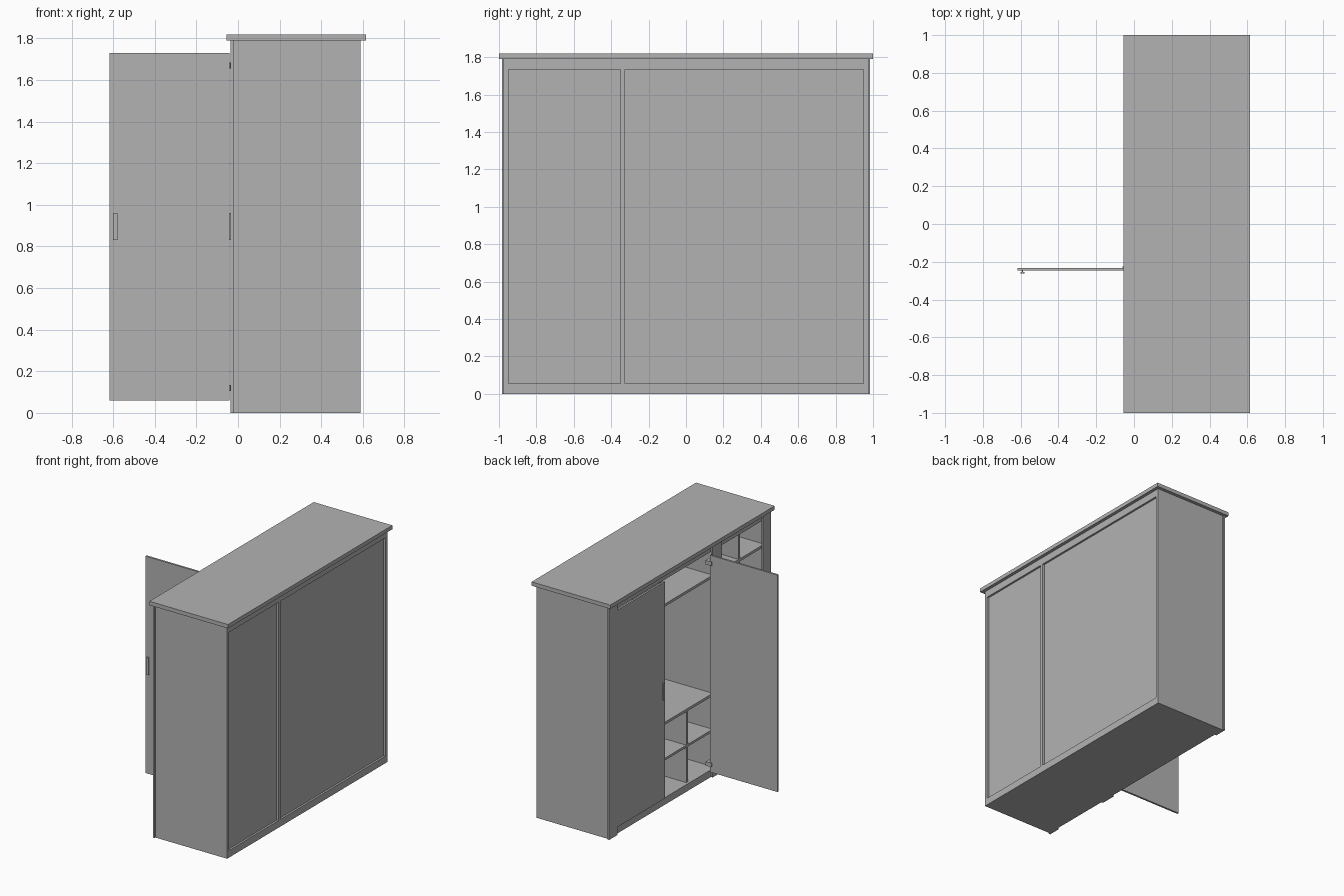
import bpy
import math

old = bpy.data.objects.get("Cube")
if old:
    bpy.data.objects.remove(old, do_unlink=True)

grey = bpy.data.materials.new("plain_grey")
grey.use_nodes = True
COL = (0.45, 0.45, 0.45, 1)
grey.diffuse_color = COL
grey.node_tree.nodes["Principled BSDF"].inputs["Base Color"].default_value = COL


def box(name, x, y, z):
    """Box from (min, max) ranges on each axis."""
    bpy.ops.mesh.primitive_cube_add(size=1)
    ob = bpy.context.object
    ob.name = name
    r = (x, y, z)
    for v in ob.data.vertices:
        v.co = [a + (b - a) * (c + 0.5) for (a, b), c in zip(r, v.co)]
    ob.data.materials.append(grey)
    return ob


T = 0.025                       # board thickness
FX, BX = -0.02, 0.59            # carcass front and back
BASE, CEIL, TOP = 0.055, 1.735, 1.79
SIDE = 0.95                     # inner face of the sides
PY0, PY1 = -0.35, -0.325        # main partition
MID0, MID1 = 0.30, 0.322        # partition behind the door gap
IN, BACK = 0.0, 0.575           # shelf front, recessed back panel

# Carcass
for side, s in (("right", -1), ("left", 1)):
    box("side_panel_" + side, (FX, BX), sorted((s * SIDE, s * (SIDE + T))), (0, TOP))
box("base_board", (FX, BX), (-SIDE, SIDE), (0, BASE))
box("top_board", (FX, BX), (-SIDE, SIDE), (CEIL, TOP))
box("main_partition", (FX, BX), (PY0, PY1), (BASE, CEIL))
box("back_panel_narrow", (BACK - 0.01, BACK), (-SIDE, PY0), (BASE, CEIL))
box("back_panel_wide", (BACK - 0.01, BACK), (PY1, SIDE), (BASE, CEIL))
box("cornice", (-0.055, 0.615), (-1, 1), (TOP, 1.82))

# Front stiles
for name, y in (("right", (-0.985, -0.89)), ("middle", (-0.39, -0.275)),
                ("left", (0.885, 0.985))):
    box("front_stile_" + name, (-0.035, FX), y, (0, TOP))

# Hanging sections with shelves and lower cubbies
box("inner_partition", (IN, BACK - 0.01), (MID0, MID1), (BASE, CEIL))
for name, y0, y1 in (("middle", PY1, MID0), ("left", MID1, SIDE)):
    for label, z in (("upper", 1.53), ("lower", 0.62)):
        box(f"{label}_shelf_{name}", (IN, BACK - 0.01), (y0, y1), (z - 0.02, z))
    c = (y0 + y1) / 2
    box("cubby_divider_" + name, (IN, BACK - 0.01), (c - 0.009, c + 0.009), (BASE, 0.60))
    box("cubby_shelf_" + name, (IN, BACK - 0.01), (y0, y1), (0.325, 0.343))

# Open cubby column
c = (PY0 - SIDE) / 2
box("column_divider", (IN, BACK - 0.01), (c - 0.009, c + 0.009), (BASE, CEIL))
for i, z in enumerate((0.343, 0.62, 0.92, 1.23, 1.53)):
    box(f"column_shelf_{i + 1}", (IN, BACK - 0.01), (-SIDE, PY0), (z - 0.02, z))

# Doors: one closed, one swung open
DZ = (0.06, 1.73)
box("closed_door", (-0.034, -0.019), (0.305, 0.88), DZ)
box("open_door", (-0.617, -0.042), (-0.247, -0.232), DZ)

# Handles: a grip plate on a thin stem
HZ = (0.83, 0.96)
box("closed_handle_stem", (-0.042, -0.034), (0.33, 0.336), HZ)
box("closed_handle_grip", (-0.048, -0.042), (0.322, 0.342), HZ)
box("open_handle_stem", (-0.593, -0.587), (-0.255, -0.247), HZ)
box("open_handle_grip", (-0.60, -0.58), (-0.261, -0.255), HZ)

# Hinges joining the open door to the middle stile
for label, z in (("lower", 0.12), ("upper", 1.67)):
    box("hinge_arm_" + label, (-0.06, -0.03), (-0.232, -0.224), (z - 0.015, z + 0.015))
    box("hinge_plate_" + label, (-0.038, -0.01), (-0.29, -0.224), (z - 0.015, z + 0.015))
